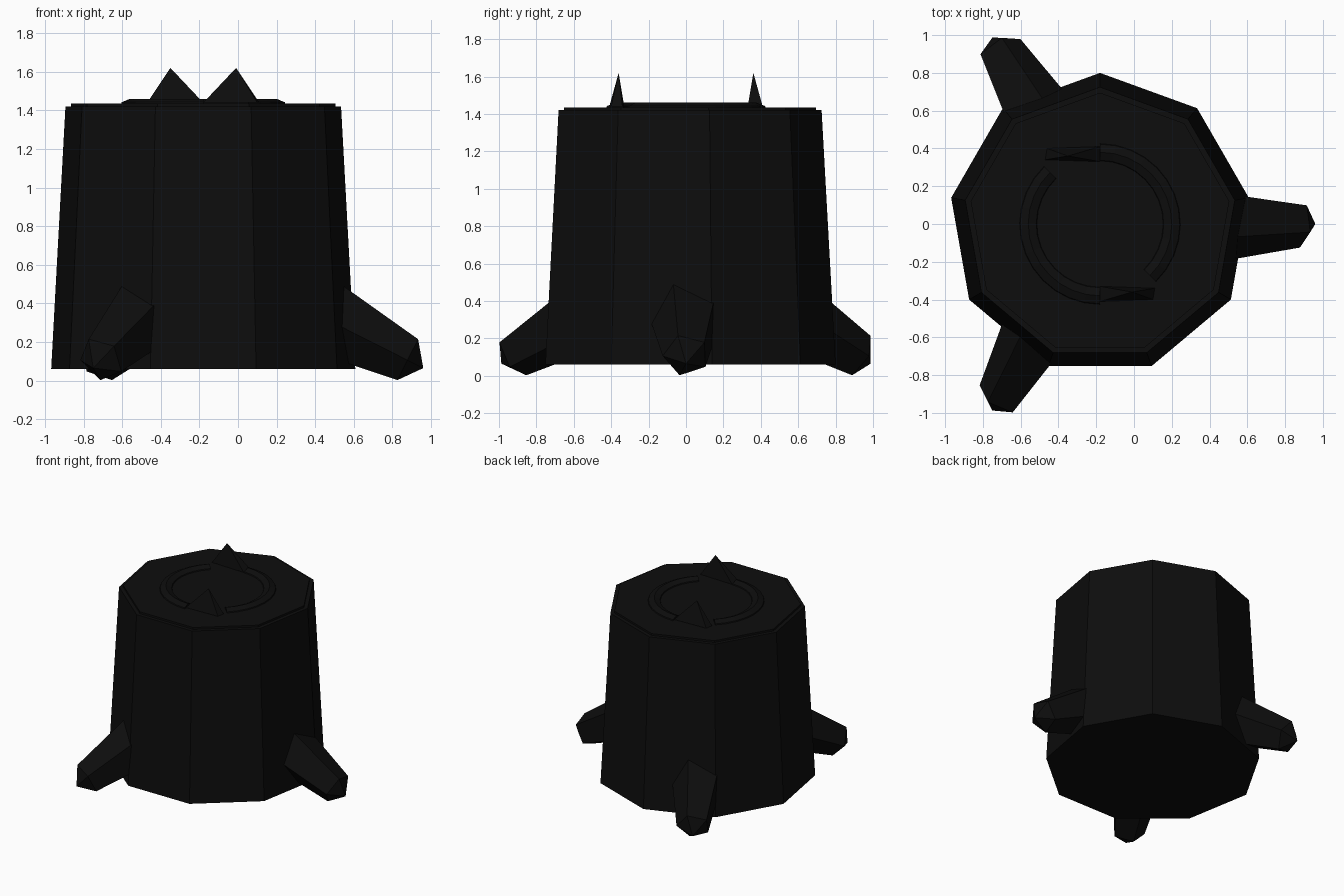
import bpy, bmesh
from math import sin, cos, radians
from mathutils import Vector

if "Cube" in bpy.data.objects:
    bpy.data.objects.remove(bpy.data.objects["Cube"])

CX = -0.18  # trunk axis

bark = bpy.data.materials.new("dark_bark")
bark.diffuse_color = (0.004, 0.004, 0.004, 1)
bark.use_nodes = True
bark.node_tree.nodes["Principled BSDF"].inputs["Base Color"].default_value = bark.diffuse_color


def loft(name, rings, start_tip=None, end_tip=None):
    """Skin equal-length rings of points; close the ends with a face or a tip."""
    bm = bmesh.new()
    rows = [[bm.verts.new(p) for p in r] for r in rings]
    n = len(rows[0])
    for a, b in zip(rows, rows[1:]):
        for i in range(n):
            j = (i + 1) % n
            bm.faces.new((a[i], a[j], b[j], b[i]))
    for row, tip in ((rows[0], start_tip), (rows[-1], end_tip)):
        if tip is None:
            bm.faces.new(row)
        else:
            t = bm.verts.new(tip)
            for i in range(n):
                bm.faces.new((row[i], row[(i + 1) % n], t))
    bmesh.ops.recalc_face_normals(bm, faces=bm.faces)
    me = bpy.data.meshes.new(name)
    bm.to_mesh(me)
    bm.free()
    me.materials.append(bark)
    ob = bpy.data.objects.new(name, me)
    ob.location.x = CX
    bpy.context.collection.objects.link(ob)
    return ob


def disc(r, z, n=9, start=90):
    return [(r * cos(radians(start + 360 / n * i)),
             r * sin(radians(start + 360 / n * i)), z) for i in range(n)]


# tapered nine-sided trunk and the thin cut face on top
loft("trunk", [disc(0.80, 0.06), disc(0.725, 1.42)])
loft("cut_face", [disc(0.695, 1.38), disc(0.695, 1.435)])


# roots: five-sided tapered stubs with a blunt point
def root_ring(x, z, r):
    axis = Vector((0.89, 0, -0.45)).normalized()
    up = Vector((-axis.z, 0, axis.x))
    side = Vector((0, -1, 0))
    return [Vector((x - CX, 0, z)) + up * (r * cos(radians(20 + 72 * i)))
            + side * (r * sin(radians(20 + 72 * i))) for i in range(5)]


for k in range(3):
    root = loft(f"root_{k + 1}",
                [root_ring(0.45, 0.33, 0.20), root_ring(0.88, 0.11, 0.125)],
                end_tip=(0.96 - CX, 0, 0.065))
    root.rotation_euler.z = radians(120 * k)


# growth ring: two half-sunk arcs, each followed by a thin splinter
def arc_ring(deg, n=8):
    a = radians(deg)
    out = []
    for i in range(n):
        t = radians(360 / n * i)
        r = 0.38 + 0.06 * cos(t)
        out.append((r * cos(a), r * sin(a), 1.40 + 0.06 * sin(t)))
    return out


for k in range(2):
    arc = loft(f"growth_arc_{k + 1}", [arc_ring(-46 + 136 * i / 12) for i in range(13)])
    base = [(0.0, -0.41, 1.44), (0.28, -0.40, 1.44), (0.29, -0.34, 1.44), (0.0, -0.33, 1.44)]
    splinter = loft(f"splinter_{k + 1}", [base], end_tip=(0.17, -0.36, 1.62))
    arc.rotation_euler.z = splinter.rotation_euler.z = radians(180 * k)
